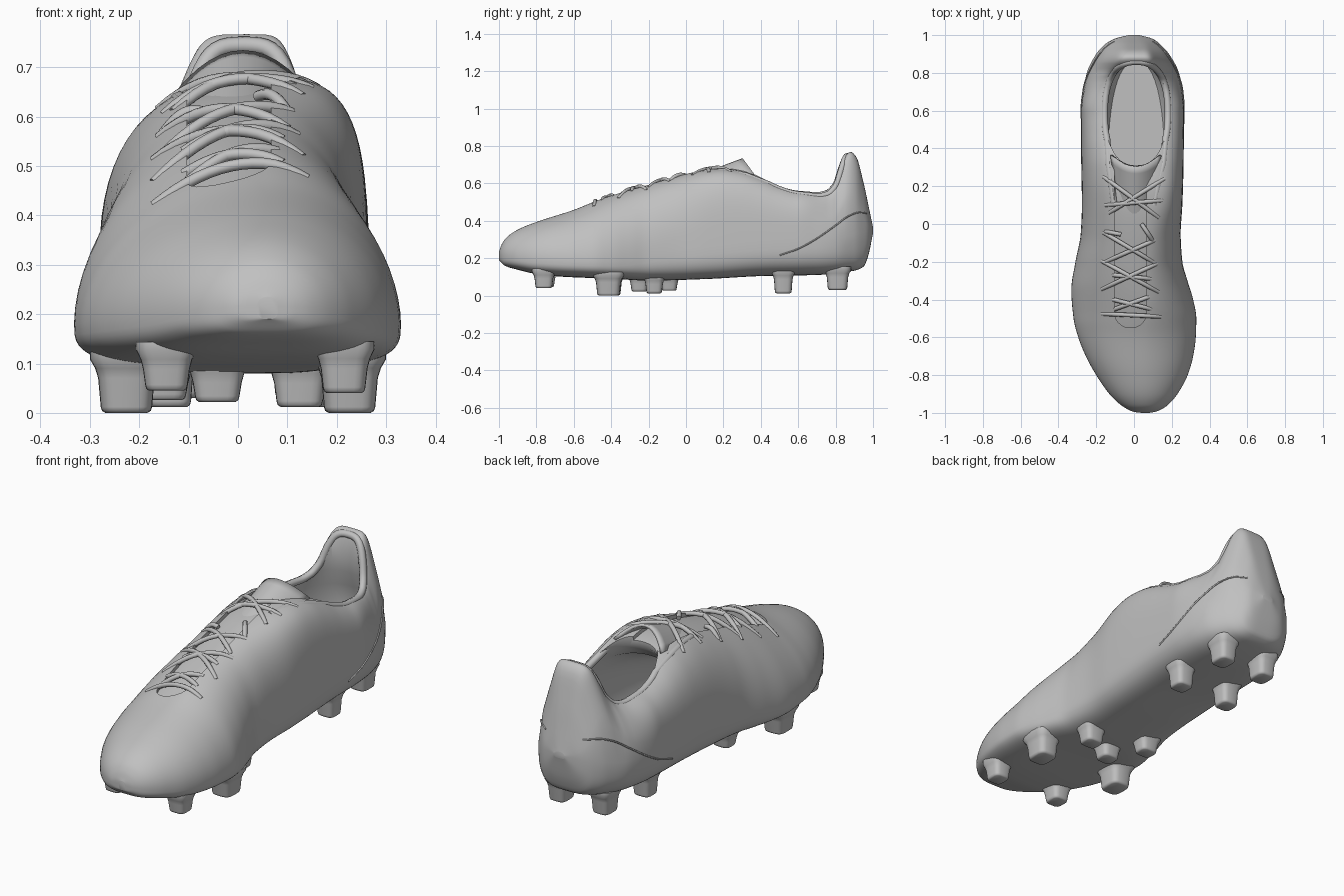
import bpy, bmesh, math

cube = bpy.data.objects.get("Cube")
if cube:
    bpy.data.objects.remove(cube)

grey = bpy.data.materials.new("plain grey")
grey.use_nodes = True
grey.diffuse_color = (0.53, 0.53, 0.53, 1)
grey.node_tree.nodes["Principled BSDF"].inputs["Base Color"].default_value = (0.53, 0.53, 0.53, 1)

# Profiles along the boot, as (y, value)
LEFT = [(-1, .04), (-.995, 0), (-.98, -.035), (-.95, -.08), (-.9, -.13), (-.8, -.2), (-.7, -.255), (-.6, -.295),
        (-.5, -.32), (-.35, -.332), (-.2, -.31), (-.05, -.282), (.1, -.276), (.4, -.28), (.6, -.28), (.7, -.27),
        (.8, -.25), (.9, -.2), (.95, -.155), (.98, -.105), (1, -.03)]
RIGHT = [(-1, .08), (-.995, .11), (-.98, .148), (-.95, .188), (-.9, .23), (-.8, .284), (-.7, .313), (-.6, .327),
         (-.5, .33), (-.4, .313), (-.3, .283), (-.2, .256), (-.05, .247), (.1, .256), (.3, .262), (.6, .265),
         (.7, .258), (.8, .238), (.9, .185), (.95, .14), (.98, .1), (1, .03)]
TOP = [(-1, .235), (-.985, .275), (-.96, .31), (-.9, .352), (-.8, .393), (-.6, .458), (-.5, .498), (-.4, .535),
       (-.2, .595), (0, .65), (.1, .671), (.2, .68), (.3, .67), (.4, .64), (.5, .6), (.6, .572), (.7, .565),
       (.76, .58), (.8, .625), (.83, .71), (.86, .758), (.88, .768), (.91, .742), (.95, .6), (.98, .46), (1, .365)]
BOTTOM = [(-1, .19), (-.97, .16), (-.9, .138), (-.8, .115), (-.65, .1), (-.4, .09), (-.2, .08), (.1, .088),
          (.4, .104), (.7, .11), (.9, .133), (.95, .155), (.975, .215), (1, .335)]
WIDEST = [(-1, .215), (-.8, .195), (-.4, .18), (0, .25), (.4, .29), (.8, .31), (1, .35)]
RIDGE = [(-1, .06), (-.5, .06), (-.2, .035), (.2, .04), (.5, .015), (.9, .018), (1, 0)]
FULL_LEFT = [(-1, 2), (-.8, 1.95), (-.5, 1.8), (0, 2.2), (.3, 2.6), (.6, 3.2), (.8, 4), (.86, 5), (1, 2.4)]
FULL_RIGHT = [(-1, 2), (-.8, 1.95), (-.5, 1.8), (-.1, 2.4), (.2, 3.6), (.6, 3.6), (.8, 4), (.86, 5), (1, 2.4)]
TAPER = [(-1, 0), (.6, 0), (.78, .25), (.84, .46), (.92, .46), (1, .2)]
SOLE_POWER = 3.4


def at(profile, y):
    """Smooth interpolation that never overshoots."""
    y = min(max(y, profile[0][0]), profile[-1][0])
    i = max(k for k in range(len(profile) - 1) if profile[k][0] <= y)

    def slope(k):
        return (profile[k + 1][1] - profile[k][1]) / (profile[k + 1][0] - profile[k][0])

    def tangent(k):
        if k == 0 or k == len(profile) - 1:
            return slope(min(k, len(profile) - 2))
        a, b = slope(k - 1), slope(k)
        return 2 * a * b / (a + b) if a * b > 0 else 0
    (y0, a), (y1, b) = profile[i], profile[i + 1]
    h = y1 - y0
    t = (y - y0) / h
    return (a * (1 + 2 * t) * (1 - t) ** 2 + b * t * t * (3 - 2 * t)
            + h * tangent(i) * t * (1 - t) ** 2 + h * tangent(i + 1) * t * t * (t - 1))


def power(v, p):
    return math.copysign(abs(v) ** p, v)


def half_section(y, right):
    """Ridge position, half width and fullness of one side."""
    m = at(RIDGE, y)
    return (m, at(RIGHT, y) - m, at(FULL_RIGHT, y)) if right else (m, m - at(LEFT, y), at(FULL_LEFT, y))


def narrowing(y, v):
    return 1 - at(TAPER, y) * v * v * (3 - 2 * v)


def top_z(x, y):
    """Height of the upper over a point."""
    m, w, n = half_section(y, x > at(RIDGE, y))
    u = abs(x - m) / w
    low, high = 0, 1
    for _ in range(24):
        v = (low + high) / 2
        if (1 - v ** n) ** (1 / n) * narrowing(y, v) > u:
            low = v
        else:
            high = v
    return at(WIDEST, y) + (at(TOP, y) - at(WIDEST, y)) * low


def side_x(y, z, side):
    """Sideways position of the upper's wall at a given height."""
    m, w, n = half_section(y, side > 0)
    zw = at(WIDEST, y)
    if z > zw:
        v = min(1, (z - zw) / (at(TOP, y) - zw))
        return m + side * w * (1 - v ** n) ** (1 / n) * narrowing(y, v)
    v = min(1, (zw - z) / (zw - at(BOTTOM, y)))
    return m + side * w * (1 - v ** SOLE_POWER) ** (1 / SOLE_POWER)


def finish(ob, angle=40):
    ob.data.materials.clear()
    ob.data.materials.append(grey)
    bpy.ops.object.select_all(action='DESELECT')
    ob.select_set(True)
    bpy.context.view_layer.objects.active = ob
    if ob.type == 'CURVE':
        bpy.ops.object.convert(target='MESH')
    bpy.ops.object.shade_smooth_by_angle(angle=math.radians(angle))


def loft(name, rings, closed=True):
    """Skin a row of point rings; closed rings get end caps."""
    bm = bmesh.new()
    rows = [[bm.verts.new(p) for p in r] for r in rings]
    n = len(rows[0])
    for a, b in zip(rows, rows[1:]):
        for j in range(n if closed else n - 1):
            k = (j + 1) % n
            bm.faces.new((a[j], a[k], b[k], b[j]))
    if closed:
        bm.faces.new(rows[0])
        bm.faces.new(rows[-1])
    bmesh.ops.recalc_face_normals(bm, faces=bm.faces)
    me = bpy.data.meshes.new(name)
    bm.to_mesh(me)
    bm.free()
    ob = bpy.data.objects.new(name, me)
    bpy.context.collection.objects.link(ob)
    return ob


def tube(name, points, radius):
    cu = bpy.data.curves.new(name, 'CURVE')
    cu.dimensions = '3D'
    cu.bevel_depth = radius
    cu.bevel_resolution = 2
    cu.use_fill_caps = True
    sp = cu.splines.new('POLY')
    sp.points.add(len(points) - 1)
    for p, co in zip(sp.points, points):
        p.co = (*co, 1)
    ob = bpy.data.objects.new(name, cu)
    bpy.context.collection.objects.link(ob)
    finish(ob, 60)


def body_ring(y, count=64):
    zw = at(WIDEST, y)
    ring = []
    for i in range(count):
        c, s = math.cos(math.tau * i / count), math.sin(math.tau * i / count)
        m, w, n = half_section(y, c > 0)
        p = 2 / (n if s > 0 else SOLE_POWER)
        v = power(s, p)
        h = at(TOP, y) - zw if s > 0 else zw - at(BOTTOM, y)
        ring.append((m + w * power(c, p) * narrowing(y, max(0, v)), y, zw + h * v))
    return ring


def oval(z, y0, y1, w, p=2.4, count=48):
    angles = [math.tau * i / count for i in range(count)]
    return [(.012 + w * power(math.cos(a), 2 / p),
             (y0 + y1) / 2 + (y1 - y0) / 2 * power(math.sin(a), 2 / p), z) for a in angles]


# Upper and sole plate as one loft
upper = loft("upper", [body_ring(-math.cos(math.pi * i / 130)) for i in range(131)])

# Foot cavity
cavity = loft("cavity_cutter", [oval(*r) for r in [
    (.18, -.3, .86, .15), (.23, -.35, .89, .185), (.38, -.2, .9, .205), (.48, .05, .875, .195),
    (.56, .26, .85, .168), (.62, .31, .845, .157), (.95, .32, .85, .157)]])

# Shallow throat under the laces, rounded at its lower end
throat_rings = []
for y in [-.549, -.545, -.535, -.52, -.5, -.48] + [-.45 + .05 * i for i in range(17)]:
    half = .085 * math.sqrt(1 - (max(0, -.47 - y) / .08) ** 2)
    xs = [-.018 + half * (j / 4 - 1) for j in range(9)]
    throat_rings.append([(x, y, top_z(x, y) - .02) for x in xs]
                        + [(x, y, top_z(x, y) + .08) for x in reversed(xs)])
throat = loft("throat_cutter", throat_rings)

bpy.context.view_layer.objects.active = upper
for cutter in (cavity, throat):
    cutter.hide_render = True
    mod = upper.modifiers.new("cut", 'BOOLEAN')
    mod.operation, mod.solver, mod.object = 'DIFFERENCE', 'EXACT', cutter
    bpy.ops.object.modifier_apply(modifier=mod.name)
    bpy.data.objects.remove(cutter)
finish(upper)

# Padded collar edge, running forward to the top eyelets
rim = []
for i in range(61):
    a = math.radians(205 - 230 * i / 60)
    rim.append((.012 + .168 * power(math.cos(a), 2 / 2.4), .583 + .277 * power(math.sin(a), 2 / 2.4)))
rim = [(-.105, .1), (-.118, .2), (-.135, .32)] + rim + [(.155, .32), (.125, .2), (.105, .1)]
tube("collar_edge", [(x, y, top_z(x, y) - .014) for x, y in rim], .018)

# Arched tongue
rows = []
for i in range(11):
    t = i / 10
    us = [j / 6 - 1 for j in range(13)]
    rows.append([(.01 + u * (.075 + .055 * t), -.05 + .355 * t + .06 * t * u * u,
                  .595 + .133 * t - u * u * (.02 + .06 * t)) for u in us])
tongue = loft("tongue", rows, closed=False)
solid = tongue.modifiers.new("thickness", 'SOLIDIFY')
solid.thickness, solid.offset = .014, 0
finish(tongue)

# Laces: straight bar at the bottom, crossing pairs above
LACES = [(-.17, -.475, .14, -.49), (-.11, -.40, .09, -.45), (-.10, -.45, .08, -.385),
         (-.17, -.345, .12, -.21), (-.17, -.195, .13, -.36), (-.11, -.27, .09, -.29),
         (-.16, -.045, .10, -.20), (-.15, -.2, .11, -.085), (-.15, -.04, -.07, -.055), (.04, 0, .10, -.09),
         (-.15, .1, .15, .125), (-.16, .25, .13, .035), (-.13, .06, .16, .24)]
for k, (x0, y0, x1, y1) in enumerate(LACES):
    pts = []
    for i in range(15):
        t = i / 14
        x, y = x0 + (x1 - x0) * t, y0 + (y1 - y0) * t
        pts.append((x, y, top_z(x, y) - .009 + .014 * math.sin(math.pi * t)))
    tube(f"lace_{k + 1}", pts, .0115)

# Heel counter seam on both sides
SEAM = [(.5, .215), (.6, .25), (.7, .305), (.8, .375), (.87, .425), (.93, .445), (.965, .44)]
for side, label in ((1, "left"), (-1, "right")):
    ys = [.5 + .465 * i / 24 for i in range(25)]
    tube(f"heel_seam_{label}", [(side_x(y, at(SEAM, y), side), y, at(SEAM, y)) for y in ys], .004)

# Studs: x, y, tip height, half width, half length
STUDS = [(.215, -.76, .04, .043, .045), (-.145, -.75, .045, .043, .045),
         (.226, -.415, 0, .052, .06), (-.226, -.41, 0, .052, .06),
         (.125, -.17, .012, .047, .042), (-.042, -.25, .022, .045, .042), (-.15, -.09, .026, .045, .04),
         (.14, .52, .012, .045, .045), (-.14, .52, .012, .045, .045),
         (.12, .81, .03, .045, .052), (-.12, .81, .03, .045, .052)]
for k, (x, y, tip, w, l) in enumerate(STUDS):
    base = at(BOTTOM, y)
    rings = []
    for z, s in ((tip, .82), (tip + .004, .95), (tip + .012, 1), (base - .02, 1.1), (base, 1.22),
                 (base + .018, 1.42), (base + .035, 1.42)):
        rings.append([(x + s * w * power(math.cos(a), .55), y + s * l * power(math.sin(a), .55), z)
                      for a in (math.tau * i / 24 for i in range(24))])
    finish(loft(f"stud_{k + 1}", rings), 45)
